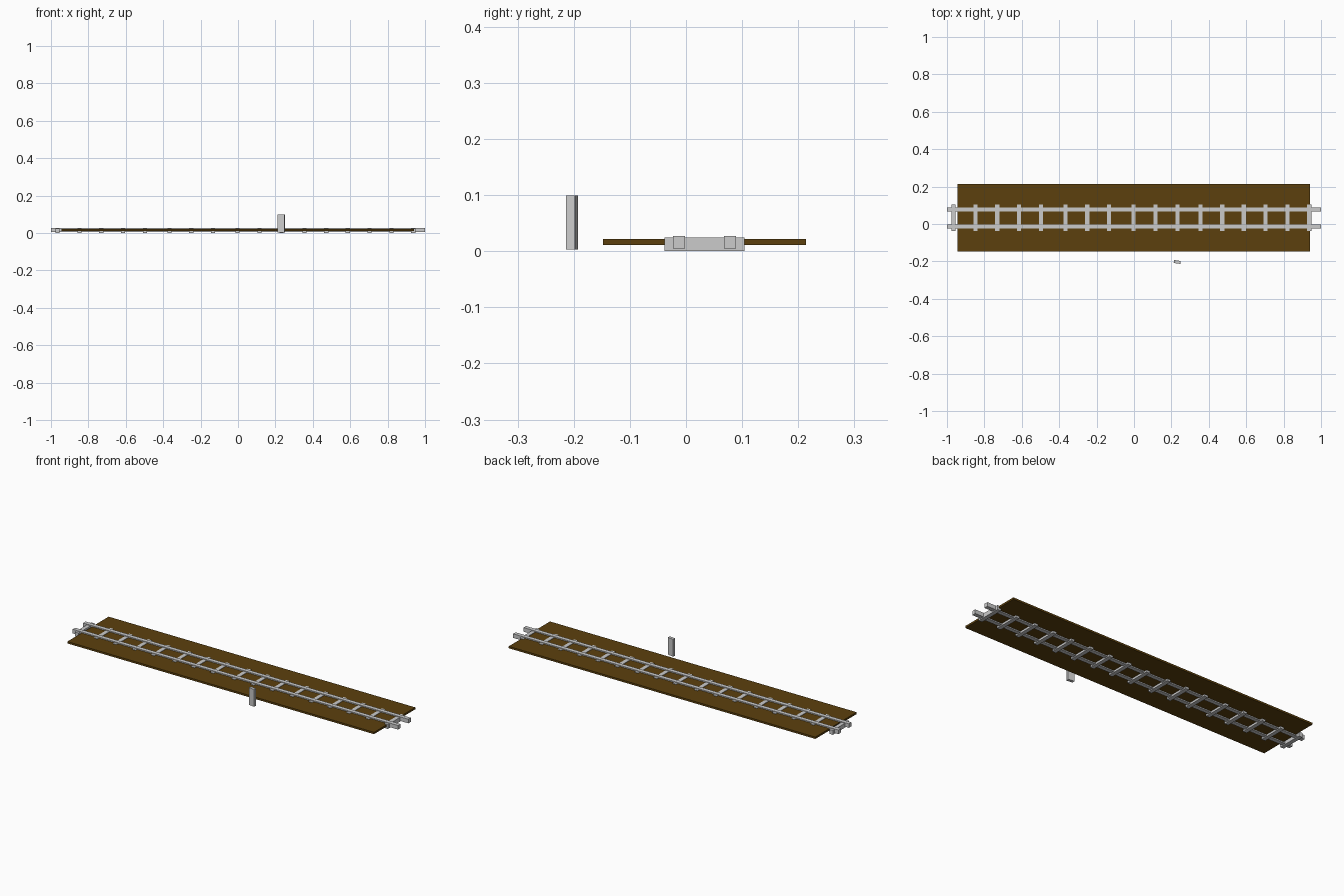
import bpy
from math import radians

if "Cube" in bpy.data.objects:
    bpy.data.objects.remove(bpy.data.objects["Cube"])


def box(name, x, y, z, rot=0.0, color=None):
    """Box spanning the given (min, max) ranges, optionally turned about z."""
    centre = [(r[0] + r[1]) / 2 for r in (x, y, z)]
    bpy.ops.mesh.primitive_cube_add(size=1, location=centre)
    ob = bpy.context.object
    ob.name = name
    ob.scale = [r[1] - r[0] for r in (x, y, z)]
    bpy.ops.object.transform_apply(location=False, rotation=False, scale=True)
    ob.rotation_euler.z = radians(rot)
    if color:
        mat = bpy.data.materials.new(name + "_brown")
        mat.diffuse_color = color
        mat.use_nodes = True
        mat.node_tree.nodes["Principled BSDF"].inputs["Base Color"].default_value = mat.diffuse_color
        ob.data.materials.append(mat)
    return ob


# Brown ground bed
box("ground_bed", (-0.945, 0.94), (-0.148, 0.214), (0.011, 0.0215),
    color=(0.107, 0.051, 0.004, 1))

# Two long rails
for name, y in (("front_rail", -0.0125), ("back_rail", 0.0785)):
    box(name, (-1, 1), (y - 0.011, y + 0.011), (0.005, 0.0275))

# Sleepers, slightly uneven in spacing
sleeper_x = (-0.965, -0.848, -0.731, -0.614, -0.498, -0.367, -0.25, -0.133,
             -0.002, 0.115, 0.232, 0.355, 0.472, 0.587, 0.704, 0.821, 0.937)
for i, x in enumerate(sleeper_x):
    box(f"sleeper_{i + 1}", (x - 0.011, x + 0.011), (-0.038, 0.104), (0, 0.024))

# Upright marker post beside the track, turned a little
box("marker_post", (0.213, 0.249), (-0.211, -0.195), (0.003, 0.099), rot=-9)
